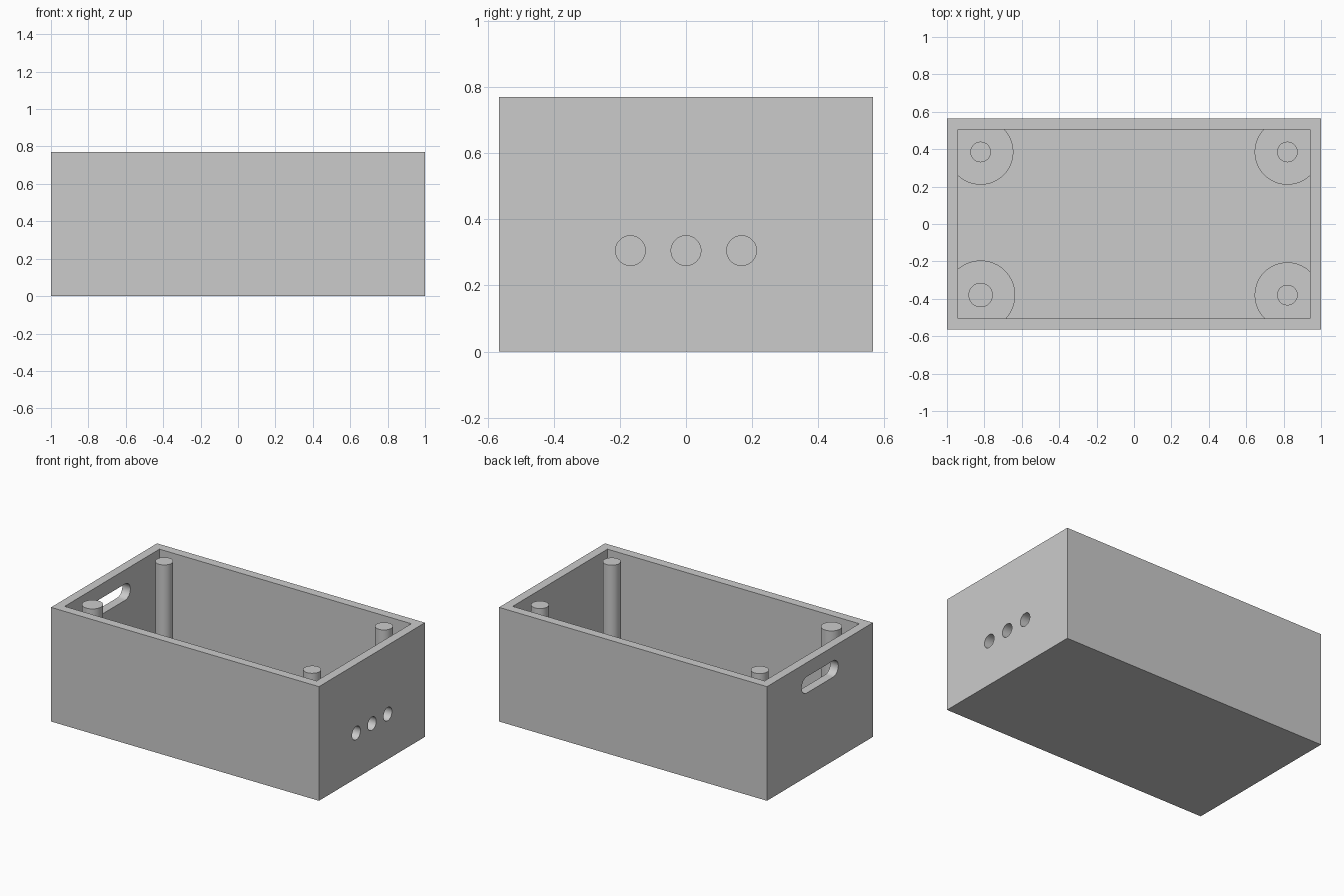
import bpy
import math
from mathutils import Matrix

default = bpy.data.objects.get("Cube")
if default:
    bpy.data.objects.remove(default, do_unlink=True)

LENGTH, DEPTH, HEIGHT = 2.0, 1.13, 0.77
WALL = 0.06
FOOT_TOP = 0.12

grey = bpy.data.materials.new("light_grey")
grey.use_nodes = True
grey.diffuse_color = (0.6, 0.6, 0.6, 1)
grey.node_tree.nodes["Principled BSDF"].inputs["Base Color"].default_value = (0.6, 0.6, 0.6, 1)


def finish(obj, name):
    obj.name = name
    obj.data.materials.append(grey)
    return obj


def block(name, size, centre):
    bpy.ops.mesh.primitive_cube_add(size=1, location=centre)
    obj = bpy.context.object
    obj.data.transform(Matrix.Diagonal((*size, 1)))
    return finish(obj, name)


def cylinder(name, radius, length, centre, along_x=False):
    turn = (0, math.pi / 2, 0) if along_x else (0, 0, 0)
    bpy.ops.mesh.primitive_cylinder_add(vertices=64, radius=radius, depth=length,
                                        location=centre, rotation=turn)
    return finish(bpy.context.object, name)


def combine(obj, tool, operation, keep=False):
    tool.hide_render = True
    bpy.context.view_layer.objects.active = obj
    mod = obj.modifiers.new("cut", "BOOLEAN")
    mod.operation, mod.solver, mod.object = operation, "EXACT", tool
    bpy.ops.object.modifier_apply(modifier=mod.name)
    if not keep:
        bpy.data.objects.remove(tool, do_unlink=True)


def smooth(obj):
    bpy.ops.object.select_all(action="DESELECT")
    obj.select_set(True)
    bpy.context.view_layer.objects.active = obj
    bpy.ops.object.shade_smooth_by_angle(angle=math.radians(30))


# Open-topped box
box = block("box_shell", (LENGTH, DEPTH, HEIGHT), (0, 0, HEIGHT / 2))
cavity = block("cavity", (LENGTH - 2 * WALL, DEPTH - 2 * WALL, HEIGHT),
               (0, 0, WALL + HEIGHT / 2))
combine(box, cavity, "DIFFERENCE", keep=True)

# Three round holes in the right-hand end
for y in (-0.168, 0, 0.168):
    combine(box, cylinder("hole", 0.045, 0.3, (1, y, 0.305), True), "DIFFERENCE")

# Rounded slot in the opposite end
SLOT_R, SLOT_HALF, SLOT_Z = 0.055, 0.14, 0.62
slot = block("slot", (0.3, 2 * SLOT_HALF, 2 * SLOT_R), (-1, 0, SLOT_Z))
for y in (-SLOT_HALF, SLOT_HALF):
    combine(slot, cylinder("slot_end", SLOT_R, 0.3, (-1, y, SLOT_Z), True), "UNION")
combine(box, slot, "DIFFERENCE")
smooth(box)

# Corner posts, each on a wide foot trimmed by the walls
for side, x in (("left", 0.82), ("right", -0.82)):
    for end, y in (("front", -0.38), ("back", 0.385)):
        radius = 0.065 if (side, end) == ("right", "front") else 0.055
        top = HEIGHT - 0.003
        post = cylinder(f"{end}_{side}_post", radius, top - FOOT_TOP,
                        (x, y, (top + FOOT_TOP) / 2))
        foot = cylinder(f"{end}_{side}_foot", radius + 0.12, FOOT_TOP,
                        (x, y, FOOT_TOP / 2))
        combine(foot, cavity, "INTERSECT", keep=True)
        smooth(post)
        smooth(foot)

bpy.data.objects.remove(cavity, do_unlink=True)
